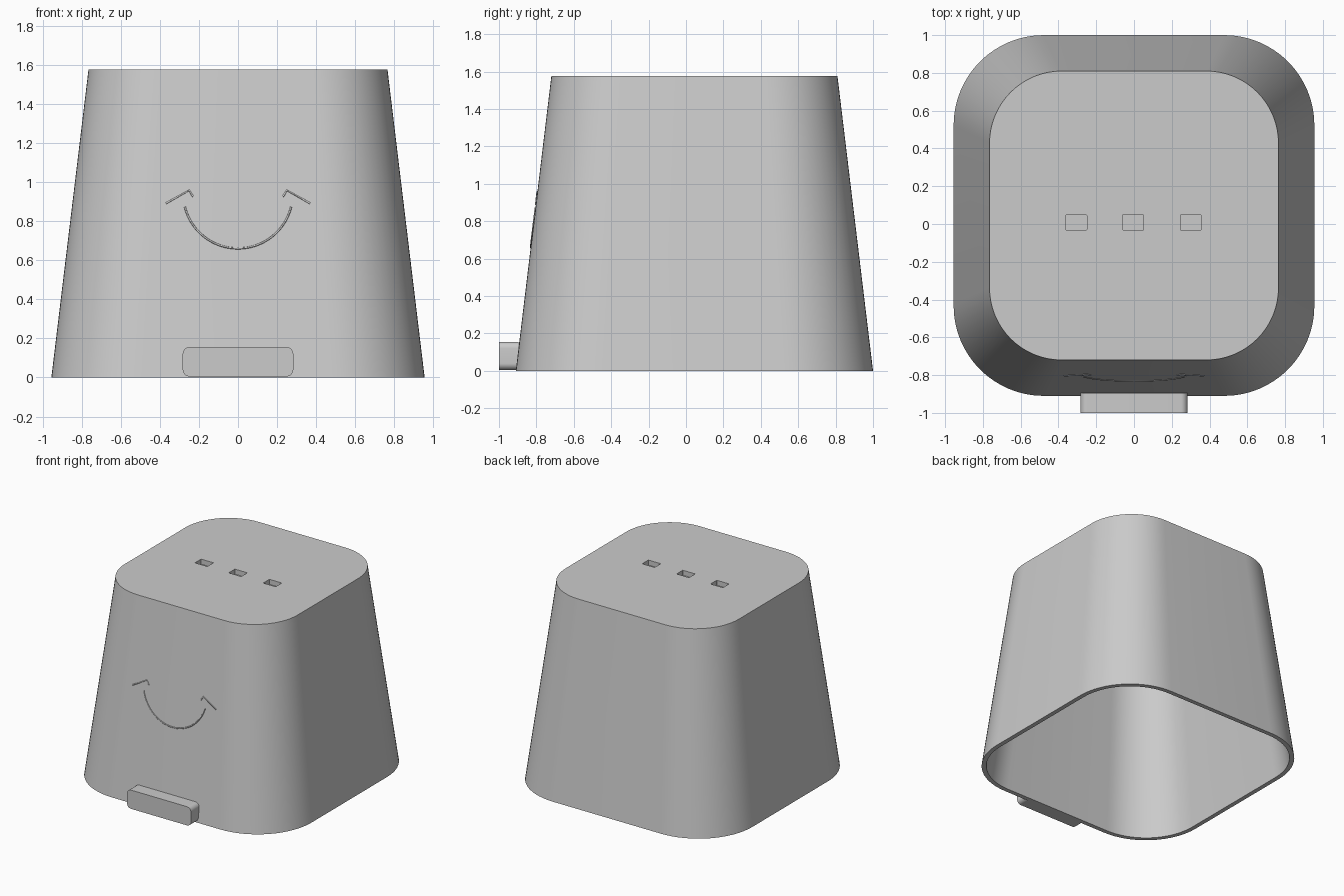
import bpy, bmesh
from math import sin, cos, pi, radians

if "Cube" in bpy.data.objects:
    bpy.data.objects.remove(bpy.data.objects["Cube"])

HEIGHT, BASE, TOP, MID_Y, WALL, ROOF = 1.575, 0.955, 0.765, 0.045, 0.035, 0.06

grey = bpy.data.materials.new("plain grey")
grey.use_nodes = True
grey.diffuse_color = (0.6, 0.6, 0.6, 1)
grey.node_tree.nodes["Principled BSDF"].inputs["Base Color"].default_value = (0.6, 0.6, 0.6, 1)


def half_width(z):
    return BASE + (TOP - BASE) * z / HEIGHT


def rounded_rect(w, h, r, steps):
    """Outline of a rounded rectangle with half sizes w and h."""
    pts = []
    for k, (sx, sy) in enumerate([(1, 1), (-1, 1), (-1, -1), (1, -1)]):
        for i in range(steps + 1):
            a = (k + i / steps) * pi / 2
            pts.append((sx * (w - r) + r * cos(a), sy * (h - r) + r * sin(a)))
    return pts


def loft(name, rings, closed=False):
    """Skin successive rings; cap both ends, or join the last to the first."""
    bm = bmesh.new()
    loops = [[bm.verts.new(p) for p in ring] for ring in rings]
    n = len(loops[0])
    for a, b in zip(loops, loops[1:]):
        for i in range(n):
            j = (i + 1) % n
            bm.faces.new((a[i], a[j], b[j], b[i]))
    bm.faces.new(loops[-1])
    if closed:
        bm.faces.new(loops[0])
    bmesh.ops.recalc_face_normals(bm, faces=bm.faces)
    mesh = bpy.data.meshes.new(name)
    bm.to_mesh(mesh)
    bm.free()
    obj = bpy.data.objects.new(name, mesh)
    bpy.context.collection.objects.link(obj)
    mesh.materials.append(grey)
    return obj


def activate(obj):
    bpy.ops.object.select_all(action="DESELECT")
    obj.select_set(True)
    bpy.context.view_layer.objects.active = obj


def body_ring(z, inset):
    w = half_width(z)
    return [(x, y + MID_Y, z) for x, y in rounded_rect(w - inset, w - inset, w / 2 - inset, 16)]


# Hollow tapered cover: inner roof, inner wall, rim, outer wall, top
inner_top = HEIGHT - ROOF
rings = [body_ring(inner_top, WALL), body_ring(0, WALL), body_ring(0, 0), body_ring(HEIGHT, 0)]
body = loft("cover", rings, closed=True)

# Three shallow pockets in the top
for x in (-0.305, -0.005, 0.3):
    outline = rounded_rect(0.055, 0.039, 0.001, 1)
    cutter = loft("pocket_cutter", [[(x + px, py + 0.008, z) for px, py in outline]
                                    for z in (HEIGHT - 0.04, HEIGHT + 0.1)], closed=True)
    cutter.hide_render = True
    cut = body.modifiers.new("pocket", "BOOLEAN")
    cut.operation, cut.solver, cut.object = "DIFFERENCE", "EXACT", cutter
    activate(body)
    bpy.ops.object.modifier_apply(modifier=cut.name)
    bpy.data.objects.remove(cutter)

# Rounded tab at the foot of the front
profile = rounded_rect(0.283, 0.075, 0.035, 8)
tab = loft("front_tab", [[(x, y, z + 0.08) for x, z in profile] for y in (-1.0, -0.895)], closed=True)

for obj in (body, tab):
    activate(obj)
    bpy.ops.object.shade_smooth_by_angle(angle=radians(30))


# Fine smile line lying on the sloping front
def front_line(name, points):
    curve = bpy.data.curves.new(name, "CURVE")
    curve.dimensions = "3D"
    curve.bevel_depth = 0.005
    curve.bevel_resolution = 1
    curve.use_fill_caps = True
    spline = curve.splines.new("POLY")
    spline.points.add(len(points) - 1)
    for p, (x, z) in zip(spline.points, points):
        p.co = (x, MID_Y - half_width(z), z, 1)
    obj = bpy.data.objects.new(name, curve)
    bpy.context.collection.objects.link(obj)
    curve.materials.append(grey)
    activate(obj)
    bpy.ops.object.convert(target="MESH")


arc = [radians(194 + 152 * i / 32) for i in range(33)]
front_line("smile", [(0.28 * cos(a), 0.94 + 0.28 * sin(a)) for a in arc])
for side, s in (("left", 1), ("right", -1)):
    front_line(side + "_cheek", [(s * 0.37, 0.89), (s * 0.25, 0.957), (s * 0.23, 0.925)])
